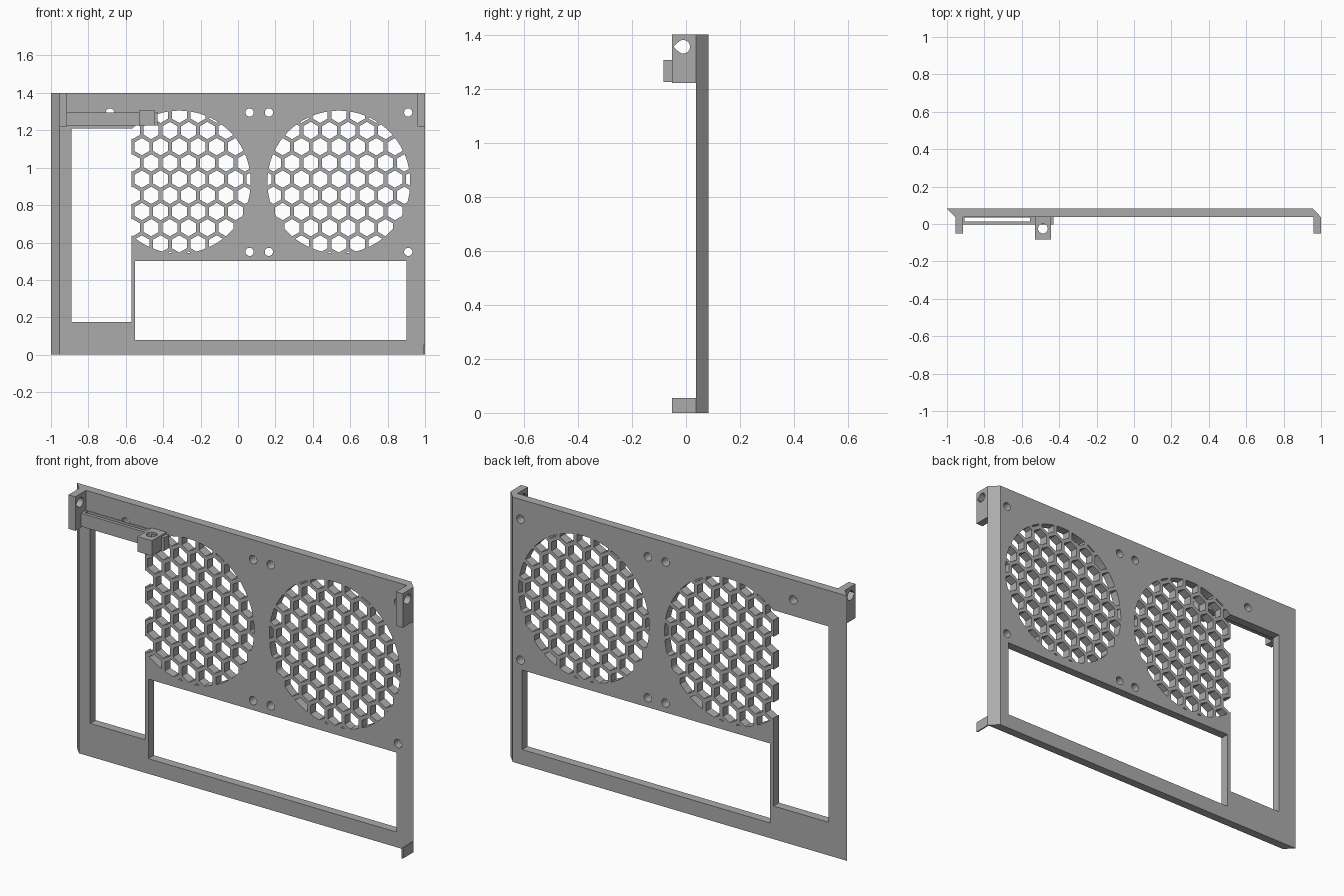
import bpy, bmesh, math
from mathutils import Vector

if "Cube" in bpy.data.objects:
    bpy.data.objects.remove(bpy.data.objects["Cube"], do_unlink=True)

grey = bpy.data.materials.new("plain grey")
grey.use_nodes = True
colour = (0.41, 0.41, 0.41, 1)
grey.diffuse_color = colour
grey.node_tree.nodes["Principled BSDF"].inputs["Base Color"].default_value = colour

FRONT, BACK, TOP = 0.037, 0.083, 1.4
AXES = {"x": lambda u, v, d: (d, u, v),
        "y": lambda u, v, d: (u, d, v),
        "z": lambda u, v, d: (u, v, d)}


def prisms(name, outlines, axis, start, end):
    """One mesh of straight prisms, each extruded from a flat outline."""
    bm = bmesh.new()
    for pts in outlines:
        a, b = ([bm.verts.new(AXES[axis](u, v, d)) for u, v in pts] for d in (start, end))
        bm.faces.new(a)
        bm.faces.new(b[::-1])
        for i in range(len(pts)):
            j = (i + 1) % len(pts)
            bm.faces.new((a[j], a[i], b[i], b[j]))
    bmesh.ops.recalc_face_normals(bm, faces=bm.faces)
    mesh = bpy.data.meshes.new(name)
    bm.to_mesh(mesh)
    bm.free()
    mesh.materials.append(grey)
    obj = bpy.data.objects.new(name, mesh)
    bpy.context.collection.objects.link(obj)
    return obj


def rect(u0, u1, v0, v1):
    return [(u0, v0), (u1, v0), (u1, v1), (u0, v1)]


def ring(u, v, r, n=32, turn=0.0):
    return [(u + r * math.cos(turn + math.tau * i / n),
             v + r * math.sin(turn + math.tau * i / n)) for i in range(n)]


def boolean(obj, cutter, operation="DIFFERENCE"):
    cutter.hide_render = True
    mod = obj.modifiers.new("cut", "BOOLEAN")
    mod.operation, mod.solver, mod.object = operation, "EXACT", cutter
    bpy.context.view_layer.objects.active = obj
    bpy.ops.object.modifier_apply(modifier=mod.name)
    bpy.data.objects.remove(cutter, do_unlink=True)


# Panel with both side edges slanted the same way
panel = prisms("panel", [[(-0.955, FRONT), (1, FRONT), (0.955, BACK), (-1, BACK)]], "z", 0, TOP)

# Honeycomb fan grilles
PITCH, WALL, RADIUS, FAN_Z = 0.1, 0.02, 0.382, 0.923
ROW = PITCH * math.sqrt(3) / 2
for fan_x in (-0.314, 0.539):
    cells = []
    for r in range(-5, 6):
        for c in range(-5, 6):
            x = fan_x + (c + 0.5 * (r % 2)) * PITCH
            z = FAN_Z + 0.016 + r * ROW
            if math.hypot(x - fan_x, z - FAN_Z) < RADIUS + 0.05:
                cells.append(ring(x, z, (PITCH - WALL) / math.sqrt(3), 6, math.pi / 6))
    holes = prisms("grille_cutter", cells, "y", 0, 0.12)
    boolean(holes, prisms("disc_cutter", [ring(fan_x, FAN_Z, RADIUS, 96)], "y", 0.01, 0.11), "INTERSECT")
    boolean(panel, holes)

# Large openings and screw holes
boolean(panel, prisms("opening_cutter", [rect(-0.89, -0.57, 0.175, 1.21),
                                         rect(-0.55, 0.9, 0.08, 0.5)], "y", 0, 0.12))
screws = [(x, z) for x in (0.062, 0.165, 0.91) for z in (0.55, 1.295)] + [(-0.685, 1.295)]
boolean(panel, prisms("screw_cutter", [ring(x, z, 0.022) for x, z in screws], "y", 0, 0.12))

# Upper side tabs with teardrop holes
teardrop = [(-0.046, 1.355)] + [(-0.01 + 0.025 * math.cos(a), 1.355 + 0.025 * math.sin(a))
                                for a in (math.radians(-135 + 270 * i / 24) for i in range(25))]
for name, x in (("right_tab", -0.955), ("left_tab", 0.96)):
    tab = prisms(name, [rect(-0.052, FRONT, 1.22, TOP)], "x", x, x + 0.04)
    boolean(tab, prisms("tab_cutter", [teardrop], "x", x - 0.05, x + 0.1))

# Thin lower tab
prisms("lower_left_tab", [rect(-0.052, FRONT, 0, 0.055)], "x", 0.993, 1)

# Slotted arm and its drilled end block
arm = prisms("slotted_arm", [rect(-0.915, -0.43, -0.004, FRONT)], "z", 1.225, 1.295)
boolean(arm, prisms("slot_cutter", [rect(-0.905, -0.555, 0.014, 0.034)], "z", 1.1, TOP))
block = prisms("end_block", [rect(-0.53, -0.445, -0.083, FRONT)], "z", 1.225, 1.305)
boolean(block, prisms("block_cutter", [ring(-0.487, -0.025, 0.026)], "z", 1.1, TOP))
